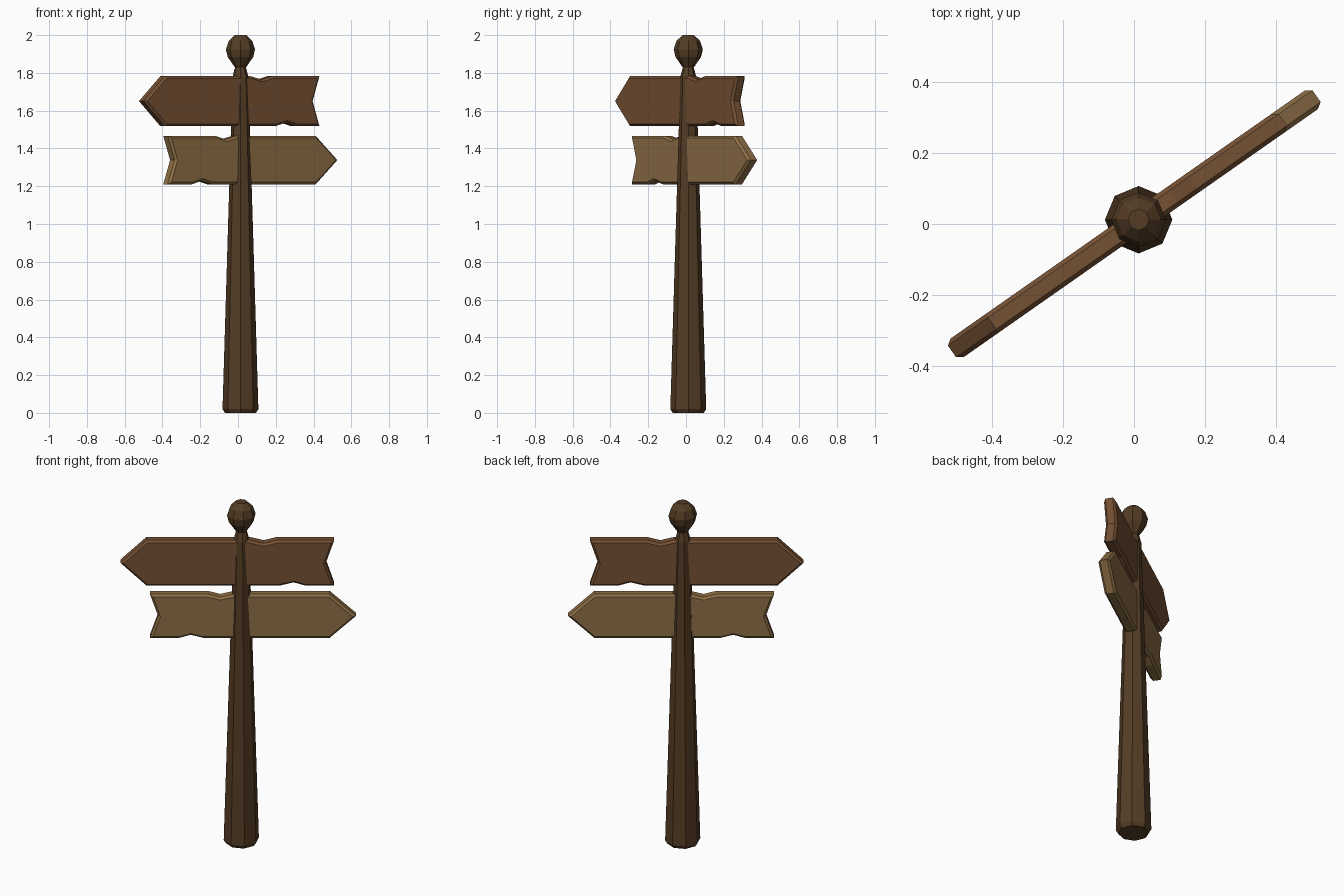
import bpy, bmesh, math
from mathutils import Matrix

cube = bpy.data.objects.get("Cube")
if cube:
    bpy.data.objects.remove(cube, do_unlink=True)

TURN = math.radians(35)      # heading of the boards
CENTRE = (0.013, 0.012)      # post axis
THICK, BEVEL = 0.064, 0.012


def material(name, rgb):
    mat = bpy.data.materials.new(name)
    mat.use_nodes = True
    mat.diffuse_color = (*rgb, 1)
    mat.node_tree.nodes["Principled BSDF"].inputs["Base Color"].default_value = (*rgb, 1)
    return mat


def finish(bm, name, mat):
    bmesh.ops.recalc_face_normals(bm, faces=bm.faces)
    mesh = bpy.data.meshes.new(name)
    bm.to_mesh(mesh)
    bm.free()
    mesh.materials.append(mat)
    obj = bpy.data.objects.new(name, mesh)
    bpy.context.collection.objects.link(obj)
    return obj


def lathe(name, profile, mat, sides=8):
    """Faceted turned part from (radius, height) pairs."""
    bm = bmesh.new()
    rings = []
    for r, z in profile:
        angles = [math.tau * i / sides for i in range(sides)]
        rings.append([bm.verts.new((CENTRE[0] + r * math.cos(a),
                                    CENTRE[1] + r * math.sin(a), z)) for a in angles])
    for low, high in zip(rings, rings[1:]):
        for i in range(sides):
            j = (i + 1) % sides
            bm.faces.new((low[i], low[j], high[j], high[i]))
    bm.faces.new(rings[0])
    bm.faces.new(rings[-1])
    return finish(bm, name, mat)


def board(name, low, high, tip, tail_shift, side, mat):
    """Arrow board with a notched tail and chipped edges; side is the tail direction."""
    mid = (low + high) / 2
    t = tail_shift
    outline = [(-tip, mid), (-0.488, low),
               (0.227 + t, low), (0.295 + t, low + 0.018), (0.355 + t, low),
               (0.512 + t, low), (0.468 + t, mid), (0.512 + t, high),
               (0.205 + t, high), (0.137 + t, high - 0.018), (0.065 + t, high),
               (-0.488, high)]
    bm = bmesh.new()
    face = bm.faces.new([bm.verts.new((side * s, -THICK / 2, z)) for s, z in outline])
    out = bmesh.ops.extrude_face_region(bm, geom=[face])
    back = [v for v in out["geom"] if isinstance(v, bmesh.types.BMVert)]
    bmesh.ops.translate(bm, verts=back, vec=(0, THICK, 0))
    bmesh.ops.recalc_face_normals(bm, faces=bm.faces)
    # chamfer the rims of the two broad faces
    rims = [e for e in bm.edges if abs(e.verts[0].co.y - e.verts[1].co.y) < 1e-5]
    bmesh.ops.bevel(bm, geom=rims, offset=BEVEL, segments=1, affect='EDGES')
    bmesh.ops.transform(bm, matrix=Matrix.Rotation(TURN, 4, 'Z'), verts=bm.verts)
    return finish(bm, name, mat)


dark_wood = material("dark_brown_wood", (0.089, 0.046, 0.018))
red_wood = material("reddish_brown_wood", (0.178, 0.082, 0.034))
tan_wood = material("tan_wood", (0.270, 0.157, 0.061))

# tapered post with chamfered foot and narrowed neck
lathe("post", [(0.082, 0), (0.095, 0.02), (0.042, 1.78), (0.026, 1.84)], dark_wood)

# faceted knob on top
lathe("post_knob", [(0.030, 1.83), (0.068, 1.885), (0.077, 1.925),
                    (0.062, 1.97), (0.030, 2.0)], dark_wood)

# two boards pointing opposite ways
board("upper_board", 1.518, 1.783, 0.626, 0, 1, red_wood)
board("lower_board", 1.21, 1.467, 0.628, -0.043, -1, tan_wood)
